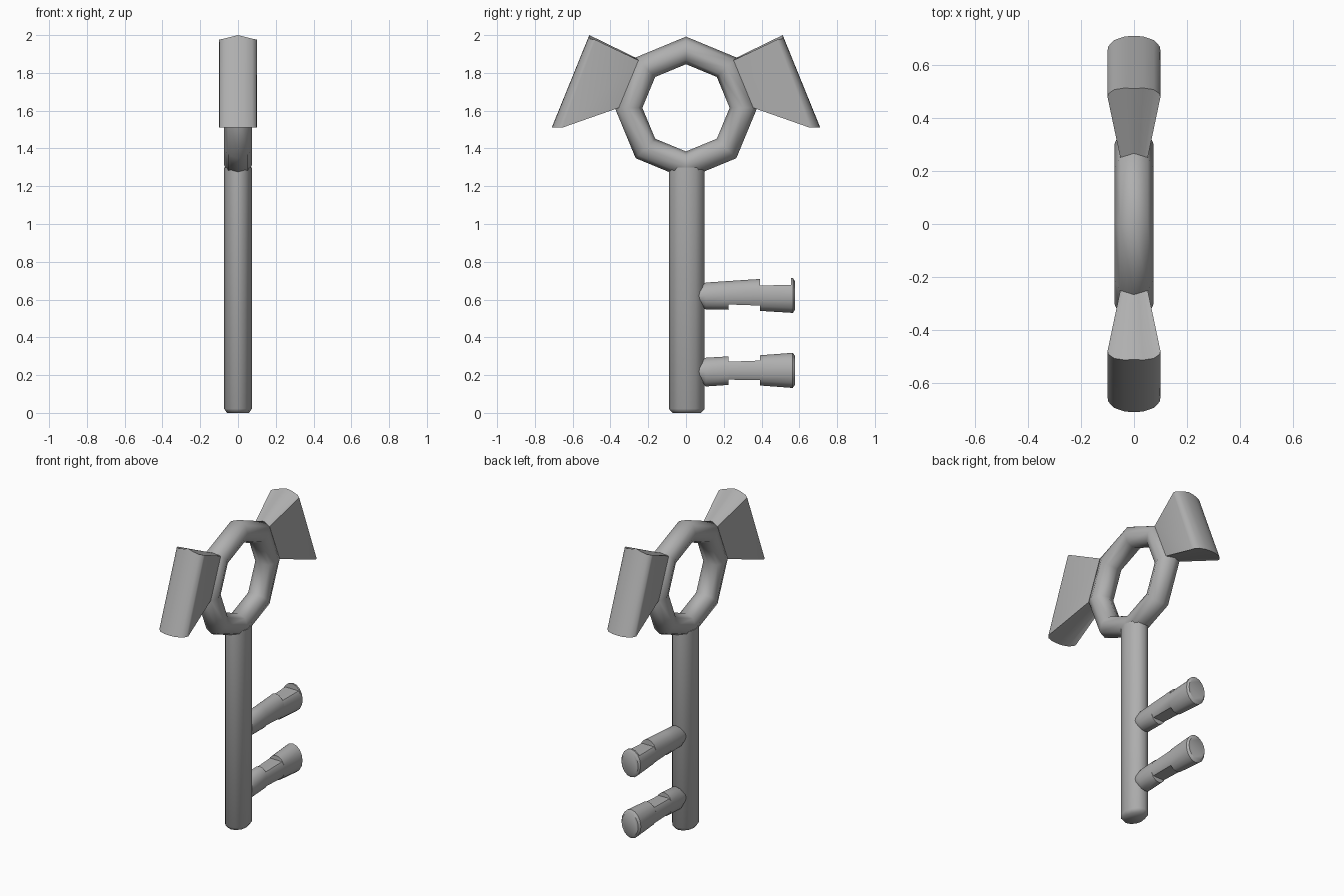
import bpy, bmesh, math
from mathutils import Vector

if "Cube" in bpy.data.objects:
    bpy.data.objects.remove(bpy.data.objects["Cube"])

grey = bpy.data.materials.new("plain grey")
grey.diffuse_color = (0.43, 0.43, 0.43, 1)
grey.use_nodes = True
grey.node_tree.nodes["Principled BSDF"].inputs["Base Color"].default_value = grey.diffuse_color


def finish(bm, name, sharp=180):
    """Smooth faces, keep edges above the angle sharp, make the object."""
    bmesh.ops.recalc_face_normals(bm, faces=bm.faces[:])
    for f in bm.faces:
        f.smooth = True
    for e in bm.edges:
        e.smooth = e.calc_face_angle(0) < math.radians(sharp)
    me = bpy.data.meshes.new(name)
    bm.to_mesh(me)
    bm.free()
    me.materials.append(grey)
    ob = bpy.data.objects.new(name, me)
    bpy.context.collection.objects.link(ob)
    return ob


def loft(name, loops, sharp=180):
    """Skin a list of closed loops and cap both ends."""
    bm = bmesh.new()
    rows = [[bm.verts.new(p) for p in lp] for lp in loops]
    n = len(rows[0])
    for a, b in zip(rows, rows[1:]):
        for i in range(n):
            j = (i + 1) % n
            bm.faces.new((a[i], a[j], b[j], b[i]))
    bm.faces.new(rows[0])
    bm.faces.new(rows[-1])
    return finish(bm, name, sharp)


def circle(n, off=0.0):
    return [(math.cos(2 * math.pi * (i + off) / n), math.sin(2 * math.pi * (i + off) / n))
            for i in range(n)]


# Ring handle: eight-sided torus standing in the YZ plane
CZ, R, r = 1.615, 0.304, 0.073
loops = circle(8)
bm = bmesh.new()
grid = [[bm.verts.new((r * s, (R + r * c) * a, CZ + (R + r * c) * b)) for c, s in circle(8)]
        for a, b in loops]
for i in range(8):
    for j in range(8):
        bm.faces.new((grid[i][j], grid[i][(j + 1) % 8],
                      grid[(i + 1) % 8][(j + 1) % 8], grid[(i + 1) % 8][j]))
finish(bm, "ring_handle")

# Shaft: oval rod with a bevelled foot
loft("shaft", [[(0.073 * k * c, 0.004 + 0.095 * k * s, z) for c, s in circle(12)]
               for z, k in ((0, 0.8), (0.022, 1), (1.3, 1))], 60)

# Wings: flare out from the upper side faces of the ring
# columns: outer x, y and z of the top corner, y of the bottom corner
half = [(0.1, 0.48, 1.975, 0.655), (0.097, 0.492, 1.977, 0.672),
        (0.075, 0.508, 1.981, 0.695), (0.035, 0.514, 1.991, 0.709)]
cols = half + [(0, 0.512, 2.0, 0.711)] + [(-x, *q) for x, *q in half[::-1]]
for side, label in ((1, "back"), (-1, "front")):
    inner, outer = [], []
    for x, yt, zt, yb in cols:
        xi = x * 0.52
        d = R + 0.052 + 0.018 * (1 - abs(x) / 0.1)
        k = d * math.sqrt(0.5)
        inner.append(((xi, side * k, CZ + k), (xi, side * d, CZ)))
        outer.append(((x, side * yt, zt), (x, side * yb, 1.51)))
    bm = bmesh.new()

    def row(src, w):
        return [bm.verts.new(p[w]) for p in src]
    it, ib, ot, ob = row(inner, 0), row(inner, 1), row(outer, 0), row(outer, 1)
    for i in range(len(cols) - 1):
        for a, b in ((it, ot), (ot, ob), (ob, ib), (ib, it)):
            bm.faces.new((a[i], a[i + 1], b[i + 1], b[i]))
    for i in (0, -1):
        bm.faces.new((it[i], ot[i], ob[i], ib[i]))
    finish(bm, label + "_wing", 40)


# Teeth: slightly flared oval pegs with shallow notches
def tooth(name, stations):
    # station: y, bottom z, top z, half width, notch below, notch above
    rings = []
    for y, lo, hi, w, nb, nt in stations:
        mid, h = (lo + hi) / 2, (hi - lo) / 2
        rings.append([(w * c, y, min(max(mid + h * s, lo + nb), hi - nt))
                      for c, s in circle(16)])
    loft(name, rings, 40)


N = 0.028
tooth("lower_tooth", [
    (0.03, 0.19, 0.25, 0.04, 0, 0), (0.07, 0.17, 0.27, 0.05, 0, 0),
    (0.105, 0.14, 0.292, 0.055, 0, 0), (0.225, 0.148, 0.299, 0.057, 0, 0),
    (0.226, 0.148, 0.299, 0.057, N, N), (0.392, 0.145, 0.305, 0.062, N, N),
    (0.393, 0.145, 0.305, 0.062, 0, 0), (0.565, 0.132, 0.318, 0.07, 0, 0),
    (0.578, 0.15, 0.3, 0.06, 0, 0)])
tooth("upper_tooth", [
    (0.03, 0.59, 0.65, 0.04, 0, 0), (0.07, 0.57, 0.67, 0.05, 0, 0),
    (0.105, 0.547, 0.69, 0.055, 0, 0), (0.225, 0.546, 0.698, 0.057, 0, 0),
    (0.226, 0.546, 0.698, 0.057, N, 0), (0.392, 0.54, 0.709, 0.062, N, 0),
    (0.393, 0.54, 0.709, 0.062, 0, 0.035), (0.555, 0.53, 0.713, 0.07, 0, 0.035),
    (0.556, 0.53, 0.713, 0.07, 0, 0), (0.567, 0.53, 0.713, 0.07, 0, 0),
    (0.578, 0.548, 0.695, 0.06, 0, 0)])
